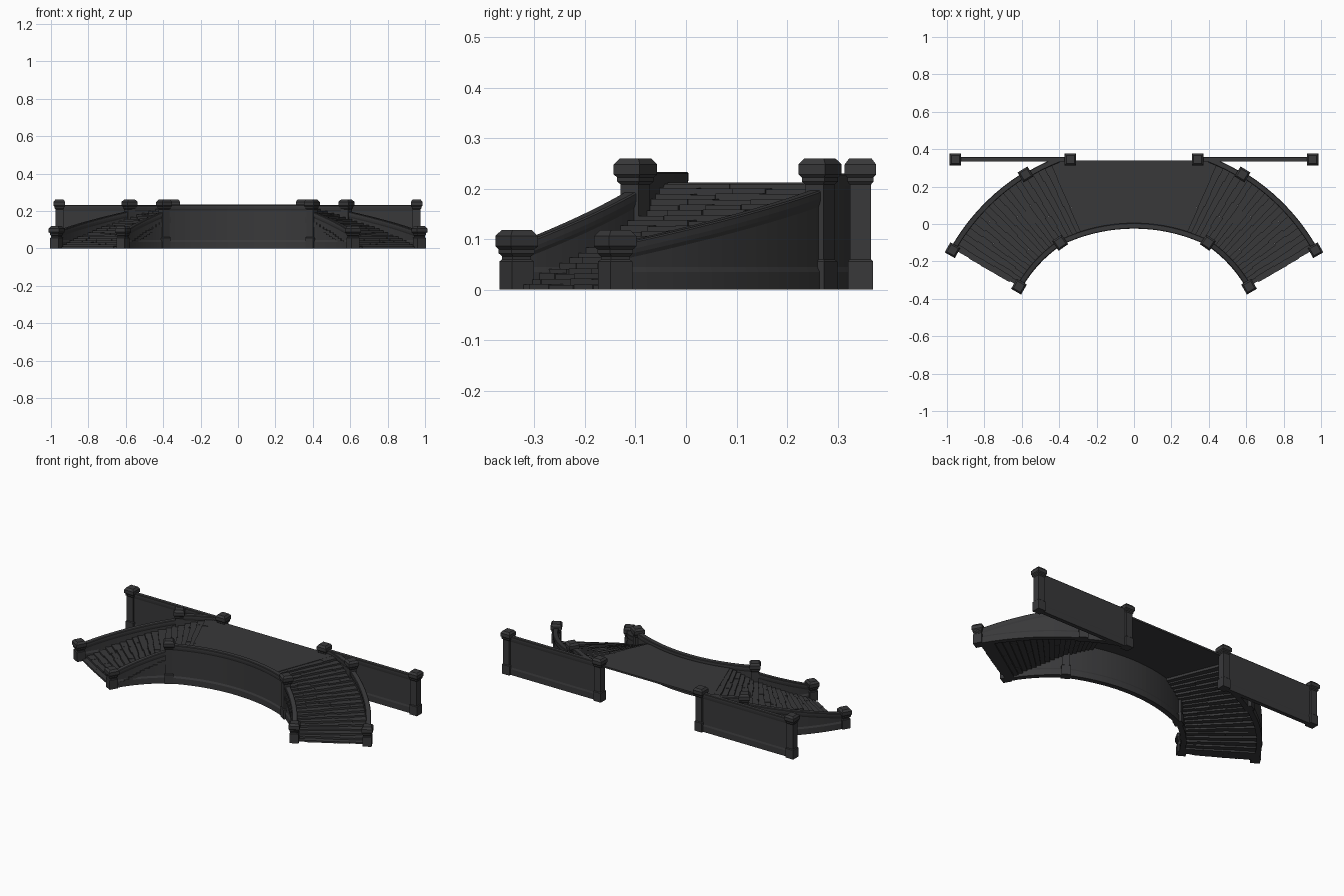
import bpy, bmesh, math, random
from math import sin, cos, radians
from mathutils import Matrix

if "Cube" in bpy.data.objects:
    bpy.data.objects.remove(bpy.data.objects["Cube"])

random.seed(4)
STONE = bpy.data.materials.new("dark_stone")
STONE.diffuse_color = (0.04, 0.04, 0.042, 1)
STONE.use_nodes = True
STONE.node_tree.nodes["Principled BSDF"].inputs["Base Color"].default_value = STONE.diffuse_color
CY = -0.684            # centre of the stair arcs
RI, RO = 0.706, 1.112  # inner and outer stair radii
A0, A1 = 60.5, 22.0    # stair angles from +y, foot to head
TOP = 0.21             # landing height


def finish(bm, name):
    bmesh.ops.recalc_face_normals(bm, faces=bm.faces)
    me = bpy.data.meshes.new(name)
    bm.to_mesh(me)
    bm.free()
    me.materials.append(STONE)
    ob = bpy.data.objects.new(name, me)
    bpy.context.collection.objects.link(ob)
    return ob


def mirrored(ob):
    """Repeat a part on the other side of x = 0."""
    m = ob.modifiers.new("mirror", 'MIRROR')
    m.use_bisect_axis[0] = False
    m.use_mirror_merge = False
    return ob


def bridge(bm, rings, caps=True):
    for a, b in zip(rings, rings[1:]):
        n = len(a)
        for i in range(n):
            bm.faces.new((a[i], a[(i + 1) % n], b[(i + 1) % n], b[i]))
    if caps:
        bm.faces.new(rings[0])
        bm.faces.new(rings[-1])


def wall(name, path, w=0.015, t=0.010):
    """Sweep a plinth / panel / coping section along (x, y, nx, ny, top)."""
    bm = bmesh.new()
    rings = []
    for x, y, nx, ny, top in path:
        half = [(w, 0), (w, 0.035), (t, 0.045), (t, top - 0.032),
                (w * 0.9, top - 0.024), (w, top - 0.015), (w, top - 0.003), (w * 0.8, top)]
        sec = half + [(-o, z) for o, z in reversed(half)]
        rings.append([bm.verts.new((x + nx * o, y + ny * o, z)) for o, z in sec])
    bridge(bm, rings)
    return finish(bm, name)


def arc(cy, r, a0, a1, z0, z1, n):
    pts = []
    for i in range(n + 1):
        f = i / n
        a = radians(a0 + (a1 - a0) * f)
        pts.append((r * sin(a), cy + r * cos(a), sin(a), cos(a), z0 + (z1 - z0) * f))
    return pts


def post(name, x, y, angle, h, base_h):
    """Square pier: base block, shaft, moulded cap with chamfered top."""
    s = 0.025
    prof = [(s, 0), (s, base_h - 0.004), (s - 0.004, base_h), (s - 0.004, h - 0.052),
            (s + 0.001, h - 0.046), (s + 0.001, h - 0.038), (s + 0.006, h - 0.032),
            (s + 0.006, h - 0.012), (s - 0.003, h)]
    bm = bmesh.new()
    rings = [[bm.verts.new((sx * o, sy * o, z)) for sx, sy in
              ((-1, -1), (1, -1), (1, 1), (-1, 1))] for o, z in prof]
    bridge(bm, rings)
    bm.transform(Matrix.Translation((x, y, 0)) @ Matrix.Rotation(radians(-angle), 4, 'Z'))
    return mirrored(finish(bm, name))


# curved side walls of the stairs
mirrored(wall("inner_stair_wall", arc(CY, RI, 60.4, 34, 0.09, 0.20, 16)))
mirrored(wall("outer_stair_wall", arc(CY, RO, 60.7, 31.4, 0.09, 0.20, 18)))
mirrored(wall("outer_landing_wall", arc(CY, RO - 0.008, 31.4, 21.5, 0.23, 0.23, 6)))

# shallow curved wall in front of the landing
LC, LR = -0.922, 0.912
wall("front_landing_wall", arc(LC, LR, -25.66, 25.66, 0.233, 0.233, 28))

# straight back walls
mirrored(wall("back_wall", [(0.34, 0.345, 0, 1, 0.232), (0.955, 0.345, 0, 1, 0.232)], 0.012, 0.009))

# posts
post("inner_foot_post", 0.615, -0.335, 60.4, 0.118, 0.06)
post("outer_foot_post", 0.97, -0.14, 60.7, 0.118, 0.06)
post("inner_head_post", 0.395, -0.10, 34, 0.26, 0.06)
post("outer_head_post", 0.58, 0.265, 31.4, 0.26, 0.06)
post("back_wall_inner_post", 0.34, 0.345, 0, 0.26, 0.06)
post("back_wall_end_post", 0.955, 0.345, 0, 0.26, 0.06)

# steps laid from slightly uneven stone slabs
bm = bmesh.new()
N = 20
for i in range(N):
    cuts = [0.69] + [0.69 + (RO - 0.69) * (k + random.uniform(-.25, .25)) / 5
                     for k in range(1, 5)] + [RO]
    for r0, r1 in zip(cuts, cuts[1:]):
        b0 = radians(A0 + (A1 - A0) * i / N + random.uniform(-.25, .25))
        b1 = radians(A0 + (A1 - A0) * (i + 1.15) / N)
        zt = TOP * (i + 1) / N + random.uniform(-.0015, .0015)
        zb = max(0, zt - 0.022)
        rings = [[bm.verts.new((r * sin(a), min(CY + r * cos(a), 0.34), z))
                  for r, a in ((r0, b0), (r1, b0), (r1, b1), (r0, b1))] for z in (zb, zt)]
        bridge(bm, rings)
mirrored(finish(bm, "stair_steps"))

# landing floor between the stair heads
bm = bmesh.new()
rings = []
for i in range(21):
    f = i / 10 - 1
    a = radians(16.9 * f)
    p, q = (LR * sin(a), LC + LR * cos(a)), (0.412 * f, 0.34)
    rings.append([bm.verts.new((x, y, z)) for (x, y), z in
                  ((p, TOP - 0.008), (q, TOP - 0.008), (q, TOP + 0.002), (p, TOP + 0.002))])
bridge(bm, rings)
finish(bm, "landing_floor")
